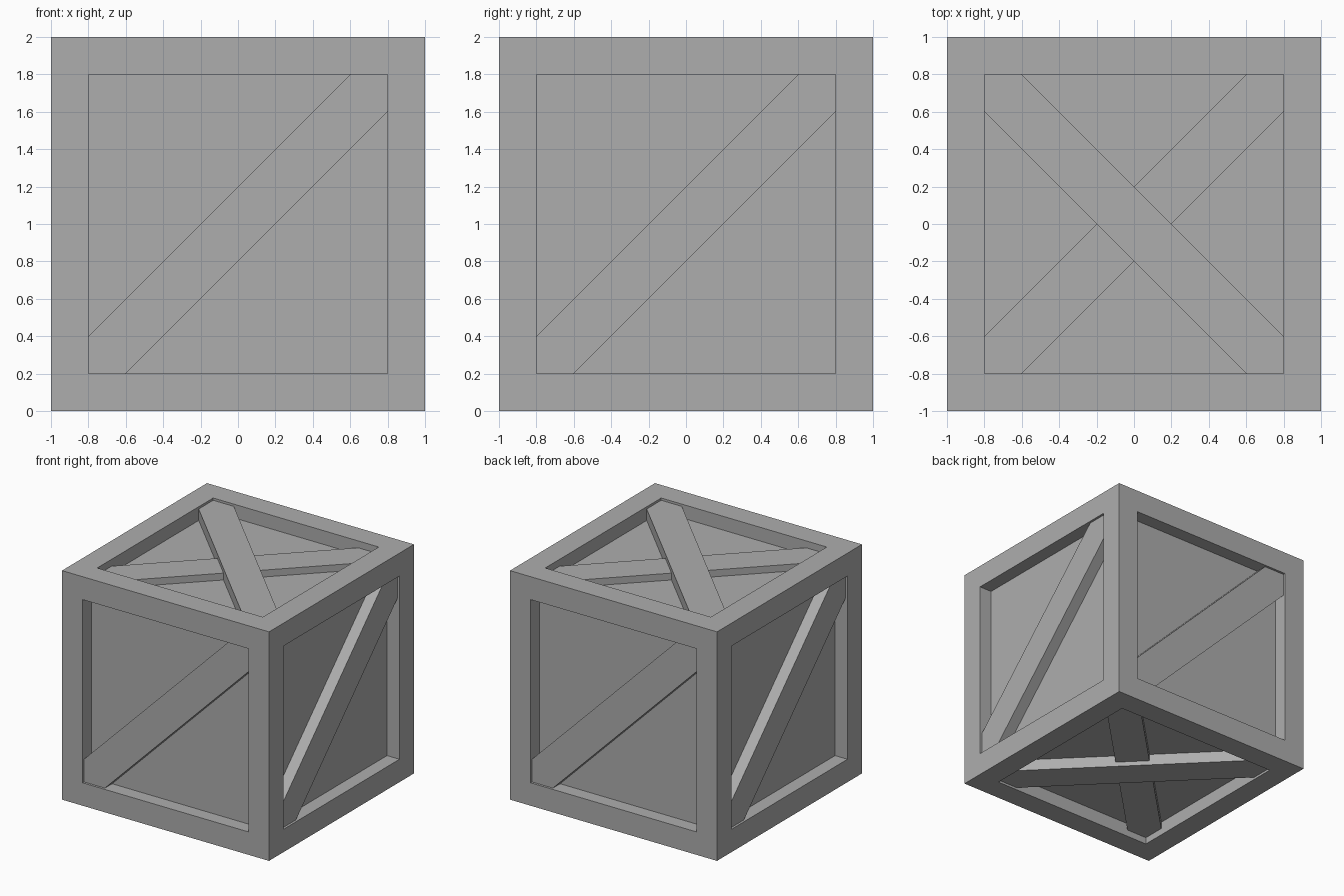
import bpy
import bmesh
from math import pi
from mathutils import Matrix, Vector

if "Cube" in bpy.data.objects:
    bpy.data.objects.remove(bpy.data.objects["Cube"], do_unlink=True)

BORDER = 0.2     # frame beam width
PANEL = 0.88     # distance of recessed panels from the centre
HIGH = 0.98      # outer face of the main braces
LOW = 0.94       # outer face of the braces passing underneath
INNER = 1 - BORDER
CENTRE = Matrix.Translation((0, 0, 1))

grey = bpy.data.materials.new("mid_grey")
grey.use_nodes = True
colour = (0.42, 0.42, 0.42, 1)
grey.diffuse_color = colour
grey.node_tree.nodes["Principled BSDF"].inputs["Base Color"].default_value = colour


def finish(name, bm, matrix):
    bm.transform(CENTRE @ matrix)
    bmesh.ops.recalc_face_normals(bm, faces=bm.faces)
    mesh = bpy.data.meshes.new(name)
    bm.to_mesh(mesh)
    bm.free()
    mesh.materials.append(grey)
    bpy.context.collection.objects.link(bpy.data.objects.new(name, mesh))


def brace(name, matrix, top):
    """Diagonal plank with ends cut to fit the frame corners."""
    a, b = INNER, INNER - BORDER
    outline = [(-a, -a), (-b, -a), (a, b), (a, a), (b, a), (-a, -b)]
    bm = bmesh.new()
    face = bm.faces.new([bm.verts.new((x, y, PANEL - 0.02)) for x, y in outline])
    made = bmesh.ops.extrude_face_region(bm, geom=[face])["geom"]
    verts = [v for v in made if isinstance(v, bmesh.types.BMVert)]
    bmesh.ops.translate(bm, verts=verts, vec=Vector((0, 0, top - PANEL + 0.02)))
    finish(name, bm, matrix)


# Crate body: every side inset to a frame, then its panel pushed inward
bm = bmesh.new()
bmesh.ops.create_cube(bm, size=2)
panels = bm.faces[:]
bmesh.ops.inset_individual(bm, faces=panels, thickness=BORDER, use_even_offset=True)
panels = bmesh.ops.extrude_discrete_faces(bm, faces=panels)["faces"]
for panel in panels:
    panel.normal_update()
    bmesh.ops.translate(bm, verts=panel.verts[:], vec=panel.normal * (PANEL - 1))
finish("crate_body", bm, Matrix())

# One rising brace on each upright side
upright = Matrix.Rotation(pi / 2, 4, "X")
for i, side in enumerate(("front", "left", "back", "right")):
    brace(side + "_brace", Matrix.Rotation(i * pi / 2, 4, "Z") @ upright, HIGH)

# Crossed braces on the top and bottom
quarter = Matrix.Rotation(pi / 2, 4, "Z")
flip = Matrix.Rotation(pi, 4, "X")
brace("top_upper_brace", quarter, HIGH)
brace("top_under_brace", Matrix(), LOW)
brace("bottom_outer_brace", flip, HIGH)
brace("bottom_inner_brace", flip @ quarter, LOW)
